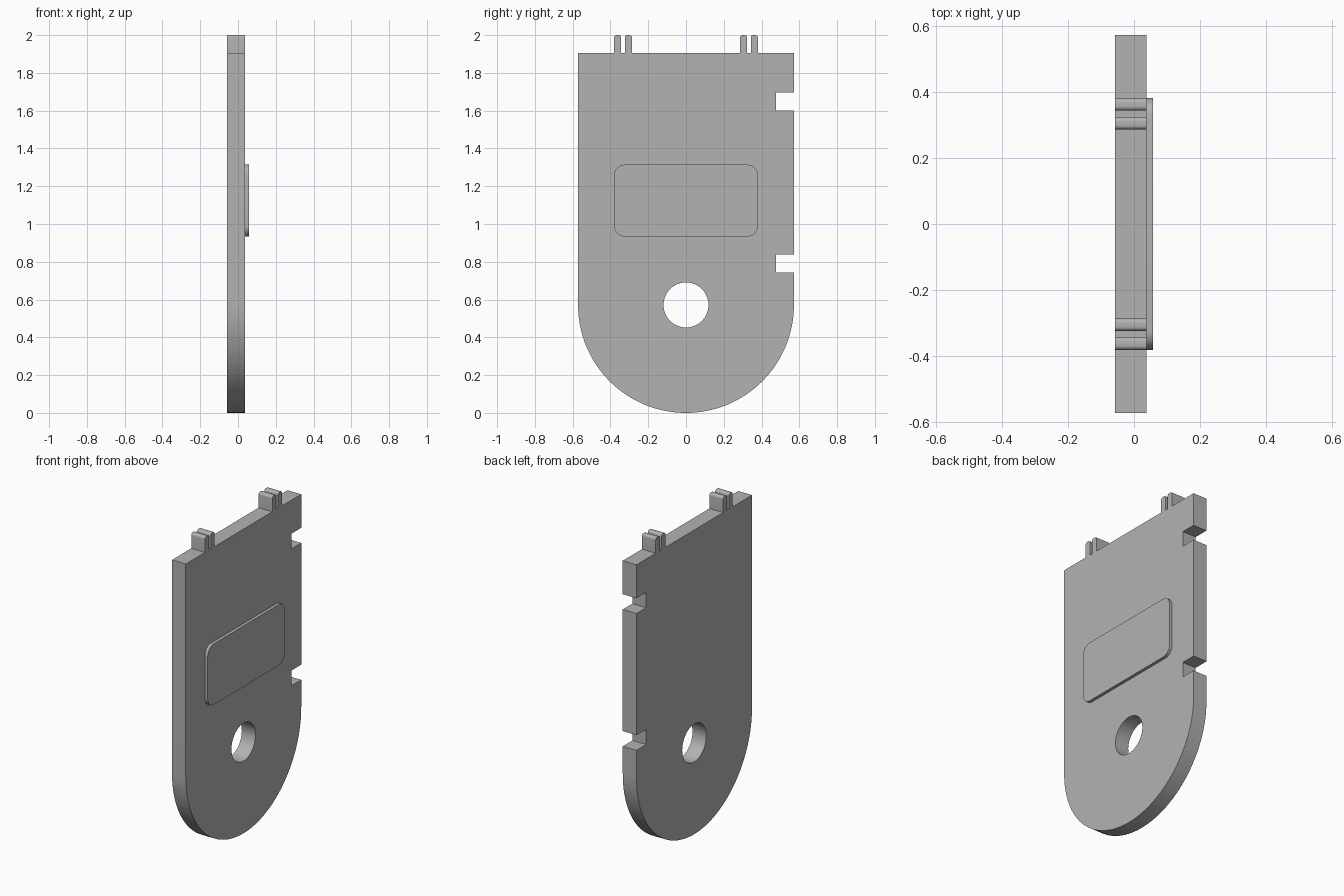
import bpy
import bmesh
from math import sin, cos, pi, radians

default = bpy.data.objects.get("Cube")
if default:
    bpy.data.objects.remove(default, do_unlink=True)

U = 2 / 21                      # one design unit: the plate is 12 wide and 20 tall
BACK, FACE, RAISED = -0.6, 0.4, 0.6   # thickness levels along x, in units

grey = bpy.data.materials.new("plain grey")
grey.use_nodes = True
grey.diffuse_color = (0.45, 0.45, 0.45, 1)
grey.node_tree.nodes["Principled BSDF"].inputs["Base Color"].default_value = grey.diffuse_color


def arc(y, z, r, start, end, steps):
    """Points on an arc, angles in degrees."""
    angles = [radians(start + (end - start) * i / steps) for i in range(steps + 1)]
    return [(y + r * cos(a), z + r * sin(a)) for a in angles]


def slab(name, outline, x0, x1):
    """Extrude a counter-clockwise (y, z) outline from x0 to x1."""
    bm = bmesh.new()
    face = bm.faces.new([bm.verts.new((x0 * U, y * U, z * U)) for y, z in outline])
    top = bmesh.ops.extrude_face_region(bm, geom=[face], use_keep_orig=True)
    moved = [v for v in top["geom"] if isinstance(v, bmesh.types.BMVert)]
    bmesh.ops.translate(bm, verts=moved, vec=((x1 - x0) * U, 0, 0))
    bmesh.ops.recalc_face_normals(bm, faces=bm.faces)
    mesh = bpy.data.meshes.new(name)
    bm.to_mesh(mesh)
    bm.free()
    mesh.materials.append(grey)
    obj = bpy.data.objects.new(name, mesh)
    bpy.context.collection.objects.link(obj)
    return obj


def smooth(obj):
    bpy.ops.object.select_all(action="DESELECT")
    obj.select_set(True)
    bpy.context.view_layer.objects.active = obj
    bpy.ops.object.shade_smooth_by_angle(angle=radians(30))


# Main plate: round bottom, two notches in the back edge, square top
outline = arc(0, 6, 6, 180, 360, 64)
for z in (7.8, 16.8):
    outline += [(6, z), (5, z), (5, z + 1), (6, z + 1)]
outline += [(6, 20), (-6, 20)]
plate = slab("plate", outline, BACK, FACE)

# Round through hole
cutter = slab("hole_cutter", arc(0, 6, 1.25, 0, 360, 48)[:-1], -2, 2)
cut = plate.modifiers.new("hole", "BOOLEAN")
cut.operation = "DIFFERENCE"
cut.solver = "EXACT"
cut.object = cutter
bpy.context.view_layer.objects.active = plate
bpy.ops.object.modifier_apply(modifier=cut.name)
bpy.data.objects.remove(cutter, do_unlink=True)
smooth(plate)

# Raised panel with rounded corners
r = 0.6
corners = [(4 - r, 13.8 - r), (r - 4, 13.8 - r), (r - 4, 9.8 + r), (4 - r, 9.8 + r)]
panel = []
for i, (y, z) in enumerate(corners):
    panel += arc(y, z, r, 90 * i, 90 * i + 90, 10)
smooth(slab("raised_panel", panel, FACE, RAISED))

# Two pairs of prongs with rounded tips
r = 0.14
for side, sign in (("front", -1), ("back", 1)):
    for place, y in (("inner", 3.2), ("outer", 3.8)):
        y *= sign
        prong = [(y - 0.2, 20), (y + 0.2, 20)]
        prong += arc(y + 0.2 - r, 21 - r, r, 0, 90, 6)
        prong += arc(y - 0.2 + r, 21 - r, r, 90, 180, 6)
        smooth(slab(f"{side}_{place}_prong", prong, BACK, FACE))
